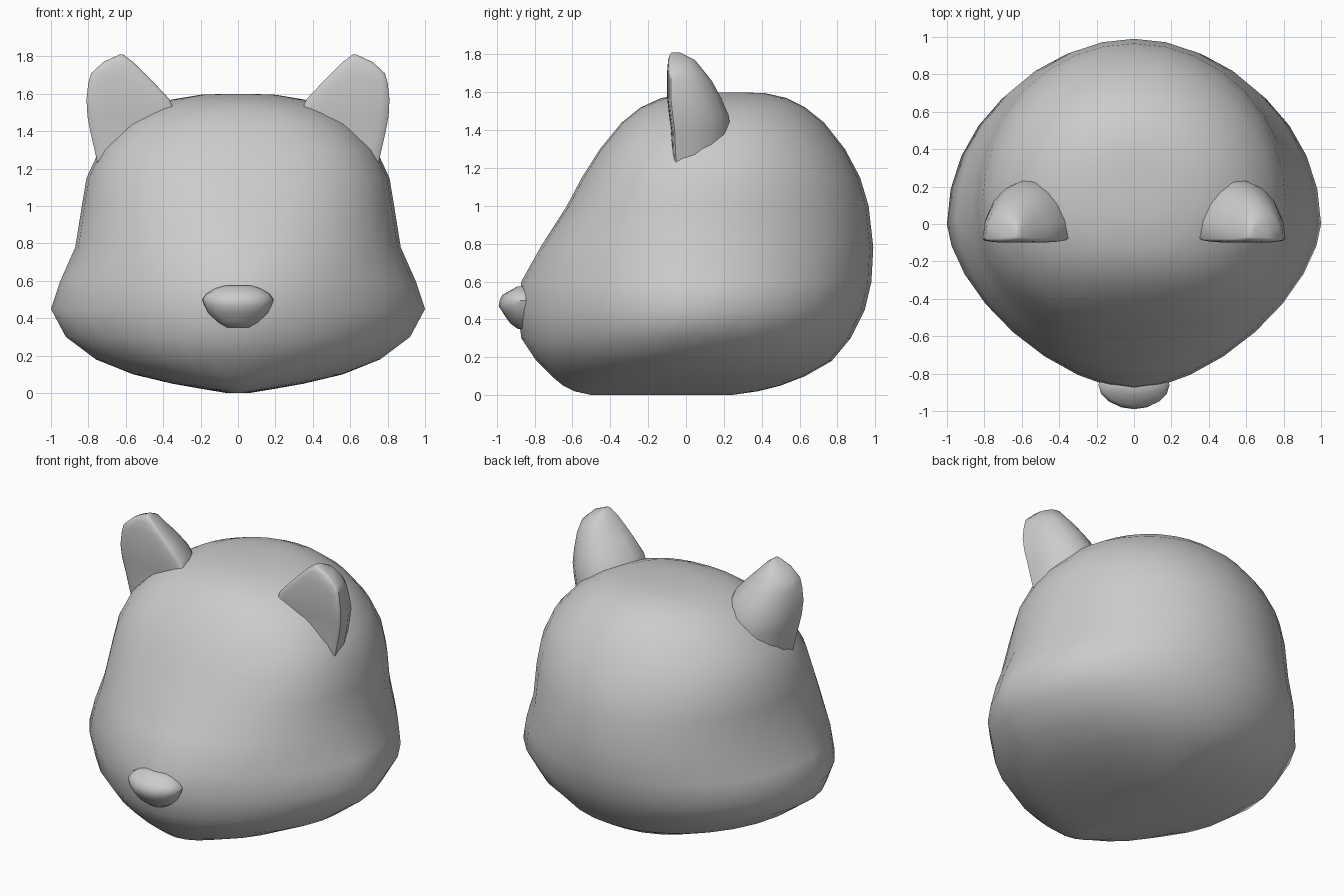
import bpy, bmesh, math


def loft(name, sections, segs, angle):
    """Stack superellipse rings: (z, x centre, half width, front y, back y, widest y, front exponent)."""
    bm = bmesh.new()
    rings = []
    for z, xc, w, front, back, mid, n in sections:
        ring = []
        for i in range(segs):
            a = 2 * math.pi * i / segs
            c, s = math.cos(a), math.sin(a)
            e = 2 / n if s < 0 else 1.0
            x = xc + w * math.copysign(abs(c) ** e, c)
            depth = back - mid if s > 0 else mid - front
            y = mid + depth * math.copysign(abs(s) ** e, s)
            ring.append(bm.verts.new((x, y, z)))
        rings.append(ring)
    for lo, hi in zip(rings, rings[1:]):
        for i in range(segs):
            j = (i + 1) % segs
            bm.faces.new((lo[i], lo[j], hi[j], hi[i]))
    bm.faces.new(rings[0][::-1])
    bm.faces.new(rings[-1])
    bmesh.ops.recalc_face_normals(bm, faces=bm.faces)
    mesh = bpy.data.meshes.new(name)
    bm.to_mesh(mesh)
    bm.free()
    obj = bpy.data.objects.new(name, mesh)
    bpy.context.collection.objects.link(obj)
    bpy.ops.object.select_all(action='DESELECT')
    bpy.context.view_layer.objects.active = obj
    obj.select_set(True)
    bpy.ops.object.shade_smooth_by_angle(angle=math.radians(angle))
    return obj


# Head: wide cheeks and blunt muzzle below, boxier forehead above
head = [
    (0.00, 0.06, -0.50, 0.24, -0.10, 2.0),
    (0.02, 0.18, -0.59, 0.38, -0.10, 2.0),
    (0.05, 0.35, -0.65, 0.50, -0.09, 2.0),
    (0.10, 0.56, -0.71, 0.63, -0.08, 1.9),
    (0.18, 0.76, -0.79, 0.77, -0.06, 1.75),
    (0.30, 0.92, -0.87, 0.87, -0.03, 1.65),
    (0.45, 1.00, -0.89, 0.945, 0.00, 1.6),
    (0.60, 0.95, -0.87, 0.98, 0.02, 1.7),
    (0.78, 0.87, -0.77, 0.99, 0.05, 1.95),
    (1.00, 0.835, -0.63, 0.965, 0.10, 2.2),
    (1.15, 0.81, -0.55, 0.92, 0.12, 2.3),
    (1.30, 0.74, -0.455, 0.84, 0.14, 2.4),
    (1.44, 0.61, -0.34, 0.73, 0.16, 2.4),
    (1.52, 0.48, -0.24, 0.63, 0.18, 2.3),
    (1.57, 0.35, -0.13, 0.53, 0.20, 2.2),
    (1.595, 0.20, 0.03, 0.42, 0.22, 2.0),
    (1.60, 0.06, 0.16, 0.30, 0.23, 2.0),
]
loft("head", [(z, 0, w, f, b, m, n) for z, w, f, b, m, n in head], 32, 60)

# Ears: flat in front, domed behind (z, inner x, outer x, front y, back y)
ear = [
    (1.18, 0.26, 0.74, -0.07, 0.25),
    (1.40, 0.30, 0.79, -0.08, 0.24),
    (1.48, 0.33, 0.805, -0.09, 0.23),
    (1.57, 0.365, 0.81, -0.10, 0.19),
    (1.66, 0.45, 0.80, -0.10, 0.14),
    (1.71, 0.50, 0.785, -0.10, 0.10),
    (1.77, 0.56, 0.72, -0.095, 0.05),
    (1.80, 0.60, 0.655, -0.085, -0.01),
    (1.81, 0.615, 0.635, -0.075, -0.03),
]
for side, label in ((1, "right_ear"), (-1, "left_ear")):
    loft(label, [(z, side * (a + b) / 2, (b - a) / 2, f, k, f + 0.02, 2.6)
                 for z, a, b, f, k in ear], 18, 45)

# Nose: small wide button sunk into the muzzle
nose = [
    (0.35, 0.06, -0.89),
    (0.38, 0.11, -0.93),
    (0.43, 0.16, -0.965),
    (0.47, 0.18, -0.99),
    (0.50, 0.19, -0.985),
    (0.53, 0.17, -0.97),
    (0.56, 0.12, -0.915),
    (0.575, 0.07, -0.89),
]
loft("nose", [(z, 0, w, f, -0.78, -0.86, 2.0) for z, w, f in nose], 16, 40)
